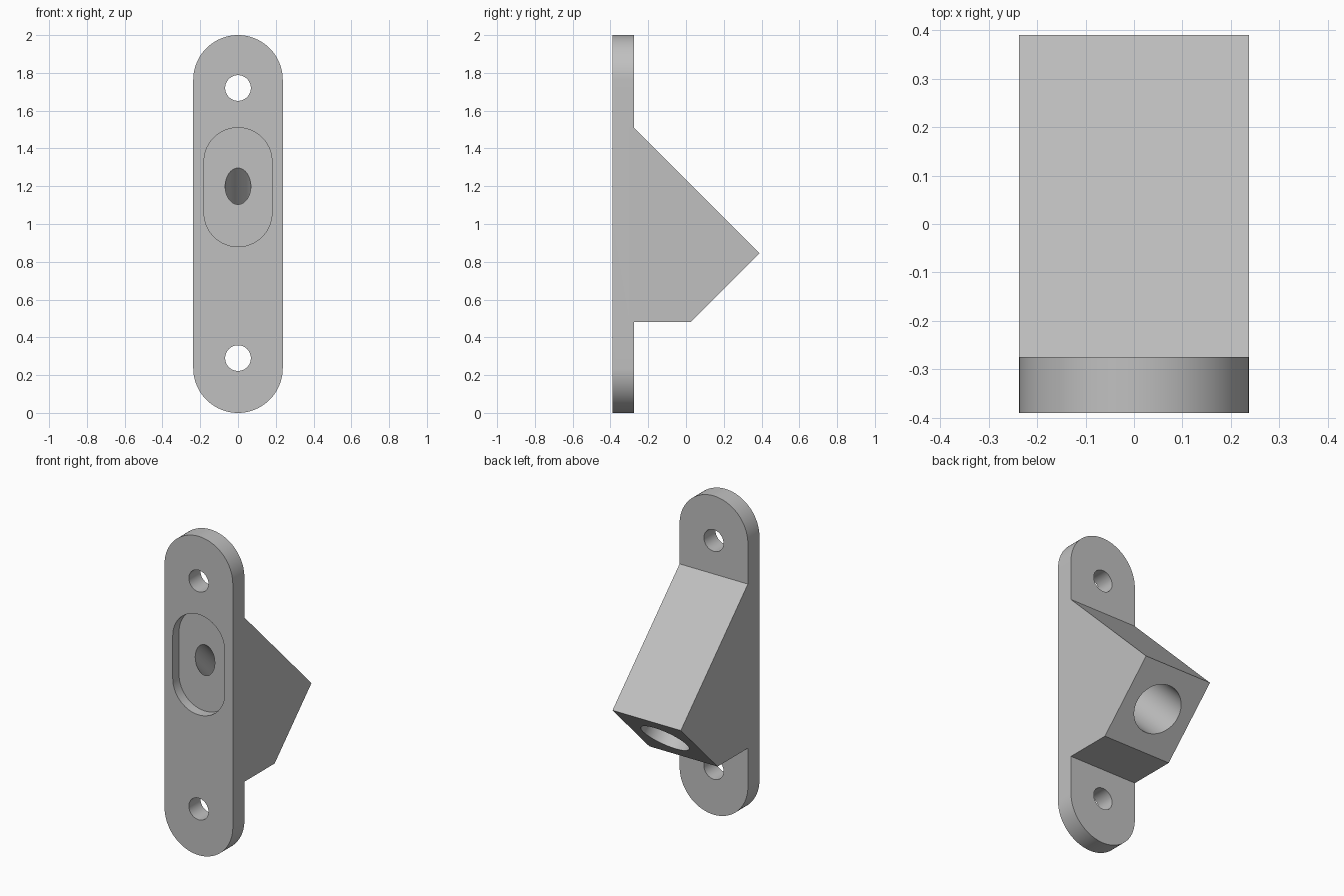
import bpy
import bmesh
from math import pi, sin, cos, radians
from mathutils import Vector

old = bpy.data.objects.get("Cube")
if old:
    bpy.data.objects.remove(old, do_unlink=True)

grey = bpy.data.materials.new("light grey")
grey.use_nodes = True
colour = (0.53, 0.53, 0.53, 1)
grey.diffuse_color = colour
grey.node_tree.nodes["Principled BSDF"].inputs["Base Color"].default_value = colour

HALF = 0.237                 # half width of the bracket
FRONT, BACK = -0.39, -0.275  # plate faces
FLOOR = -0.327               # pocket floor


def prism(name, points, offset):
    """Extrude a closed polygon along a vector."""
    bm = bmesh.new()
    face = bm.faces.new([bm.verts.new(p) for p in points])
    ext = bmesh.ops.extrude_face_region(bm, geom=[face], use_keep_orig=True)
    moved = [v for v in ext["geom"] if isinstance(v, bmesh.types.BMVert)]
    bmesh.ops.translate(bm, verts=moved, vec=offset)
    bmesh.ops.recalc_face_normals(bm, faces=bm.faces)
    mesh = bpy.data.meshes.new(name)
    bm.to_mesh(mesh)
    bm.free()
    mesh.materials.append(grey)
    obj = bpy.data.objects.new(name, mesh)
    bpy.context.collection.objects.link(obj)
    return obj


def slot(name, radius, low, high, y0, y1, steps=40):
    """Round-ended slab standing in the xz plane."""
    points = []
    for centre, start in ((high - radius, 0), (low + radius, pi)):
        for i in range(steps + 1):
            a = start + pi * i / steps
            points.append((radius * cos(a), y0, centre + radius * sin(a)))
    return prism(name, points, (0, y1 - y0, 0))


def bore(name, radius, start, end):
    """Round cutter between two points."""
    start, end = Vector(start), Vector(end)
    axis = end - start
    side = Vector((1, 0, 0))
    up = axis.normalized().cross(side)
    ring = [start + radius * (side * cos(a) + up * sin(a))
            for a in (2 * pi * i / 64 for i in range(64))]
    return prism(name, ring, axis)


def combine(target, other, operation):
    mod = target.modifiers.new(other.name, "BOOLEAN")
    mod.operation = operation
    mod.solver = "EXACT"
    mod.object = other
    bpy.context.view_layer.objects.active = target
    bpy.ops.object.modifier_apply(modifier=mod.name)
    bpy.data.objects.remove(other, do_unlink=True)


# Mounting plate and the angled body behind it
bracket = slot("angled_bracket", HALF, 0, 2, FRONT, BACK)
profile = [(-0.3, 0.48), (0.025, 0.48), (0.39, 0.845), (BACK, 1.51), (-0.3, 1.51)]
body = prism("angled_body", [(-HALF, y, z) for y, z in profile], (2 * HALF, 0, 0))
combine(bracket, body, "UNION")

# Screw holes
for z in (0.29, 1.72):
    combine(bracket, bore("screw_hole", 0.068, (0, -0.6, z), (0, 0, z)), "DIFFERENCE")

# Front pocket
combine(bracket, slot("pocket", 0.18, 0.88, 1.51, -0.5, FLOOR), "DIFFERENCE")

# Stepped bore, sloping down and back at 45 degrees
def on_axis(t):
    return (0, FLOOR + t * cos(radians(45)), 1.2 - t * sin(radians(45)))

combine(bracket, bore("wide_bore", 0.15, on_axis(0.26), on_axis(0.9)), "DIFFERENCE")
combine(bracket, bore("narrow_bore", 0.068, on_axis(-0.12), on_axis(0.4)), "DIFFERENCE")

# Smooth curved walls, keep crisp edges
bpy.ops.object.select_all(action="DESELECT")
bracket.select_set(True)
bpy.context.view_layer.objects.active = bracket
bpy.ops.object.shade_smooth_by_angle(angle=radians(30))
